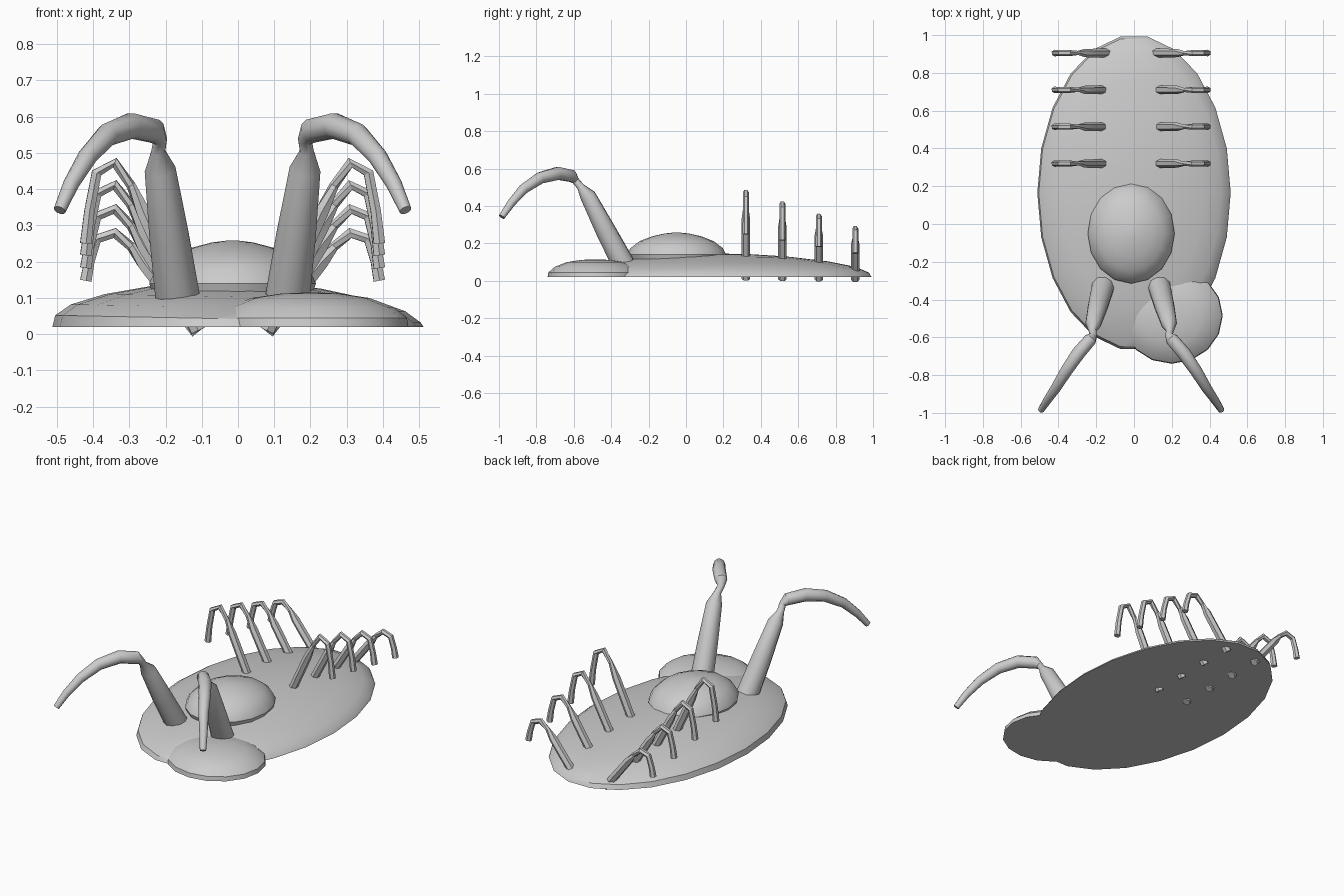
import bpy, bmesh, math
from mathutils import Vector

cube = bpy.data.objects.get("Cube")
if cube:
    bpy.data.objects.remove(cube)

grey = bpy.data.materials.new("plain grey")
grey.use_nodes = True
COLOUR = (0.6, 0.6, 0.6, 1)
grey.diffuse_color = COLOUR
grey.node_tree.nodes["Principled BSDF"].inputs["Base Color"].default_value = COLOUR
MID = -0.015  # plane the limbs mirror about


def loft(name, rings, angle=35):
    """Skin a list of closed rings and cap both ends."""
    bm = bmesh.new()
    rows = [[bm.verts.new(p) for p in ring] for ring in rings]
    n = len(rows[0])
    for a, b in zip(rows, rows[1:]):
        for i in range(n):
            j = (i + 1) % n
            bm.faces.new((a[i], a[j], b[j], b[i]))
    bm.faces.new(rows[0][::-1])
    bm.faces.new(rows[-1])
    bmesh.ops.recalc_face_normals(bm, faces=bm.faces)
    mesh = bpy.data.meshes.new(name)
    bm.to_mesh(mesh)
    bm.free()
    obj = bpy.data.objects.new(name, mesh)
    bpy.context.collection.objects.link(obj)
    mesh.materials.append(grey)
    bpy.ops.object.select_all(action="DESELECT")
    obj.select_set(True)
    bpy.context.view_layer.objects.active = obj
    bpy.ops.object.shade_smooth_by_angle(angle=math.radians(angle))
    return obj


def mound(name, centre, radii, base, profile, sides, tilt=0.0):
    """Flat-bottomed dome; profile holds (radius fraction, height)."""
    rings = []
    for f, h in profile:
        ring = []
        for i in range(sides):
            a = math.tau * i / sides
            x, y = f * radii[0] * math.cos(a), f * radii[1] * math.sin(a)
            lift = max(0, h - tilt * x) if h > 0 else 0
            ring.append((centre[0] + x, centre[1] + y, base + lift))
        rings.append(ring)
    return loft(name, rings)


def tube(name, path, radii, side, sides, twist=None, angle=40):
    """Sweep a polygon along a path, optionally turning it per ring."""
    pts = [Vector(p) for p in path]
    side = Vector(side).normalized()
    rings = []
    for k, p in enumerate(pts):
        t = (pts[min(k + 1, len(pts) - 1)] - pts[max(k - 1, 0)]).normalized()
        u = (side - t * side.dot(t)).normalized()
        v = t.cross(u)
        turn = twist[k] if twist else 0
        ring = []
        for i in range(sides):
            a = math.tau * i / sides + turn
            ring.append(p + (u * math.cos(a) + v * math.sin(a)) * radii[k])
        rings.append(ring)
    return loft(name, rings, angle)


# Flat shell body, front lobe and round hump
mound("body", (0, 0.165), (0.512, 0.835), 0.02,
      [(1, 0), (0.985, 0.022), (0.9, 0.053), (0.72, 0.083),
       (0.45, 0.11), (0.2, 0.123), (0.04, 0.125)], 22, 0.02)
mound("front_lobe", (0.2, -0.485), (0.27, 0.255), 0.02,
      [(1, 0), (0.985, 0.025), (0.85, 0.055), (0.6, 0.08),
       (0.3, 0.092), (0.05, 0.095)], 16)
mound("hump", (MID, -0.05), (0.23, 0.265), 0.09,
      [(0.93, 0), (1, 0.05), (0.93, 0.085), (0.75, 0.122),
       (0.5, 0.148), (0.25, 0.163), (0.04, 0.169)], 16)

HORN = [(0.15, -0.335, 0.09), (0.175, -0.43, 0.27), (0.2, -0.525, 0.455),
        (0.205, -0.565, 0.505), (0.2, -0.59, 0.535), (0.215, -0.61, 0.56),
        (0.28, -0.685, 0.575), (0.345, -0.78, 0.55), (0.4, -0.87, 0.49),
        (0.445, -0.935, 0.415), (0.477, -0.985, 0.342)]
HORN_R = [0.062, 0.055, 0.043, 0.02, 0.02, 0.034, 0.036, 0.032, 0.027, 0.022, 0.017]
LEG = [(0.095, 0.01), (0.19, 0.215), (0.245, 0.335), (0.28, 0.41),
       (0.325, 0.473), (0.375, 0.445), (0.395, 0.34), (0.405, 0.25)]
LEG_R = [0.023, 0.023, 0.022, 0.013, 0.016, 0.016, 0.016, 0.018]
LEG_TURN = [0, 0, 0, 0.5, 1, 1, 1, 1]
ROWS = [(0.32, 1.0), (0.515, 0.87), (0.71, 0.73), (0.905, 0.59)]

for label, s in (("left", 1), ("right", -1)):
    # Curved horn with a pinched joint
    tube("horn_" + label, [(MID + s * x, y, z) for x, y, z in HORN],
         HORN_R, (0.84, s * 0.54, 0), 10)
    # Four bent legs, shorter towards the back
    for n, (y, scale) in enumerate(ROWS):
        tube(f"leg_{label}_{n + 1}", [(MID + s * x, y, z * scale) for x, z in LEG],
             LEG_R, (0, 1, 0), 6, LEG_TURN, 25)
